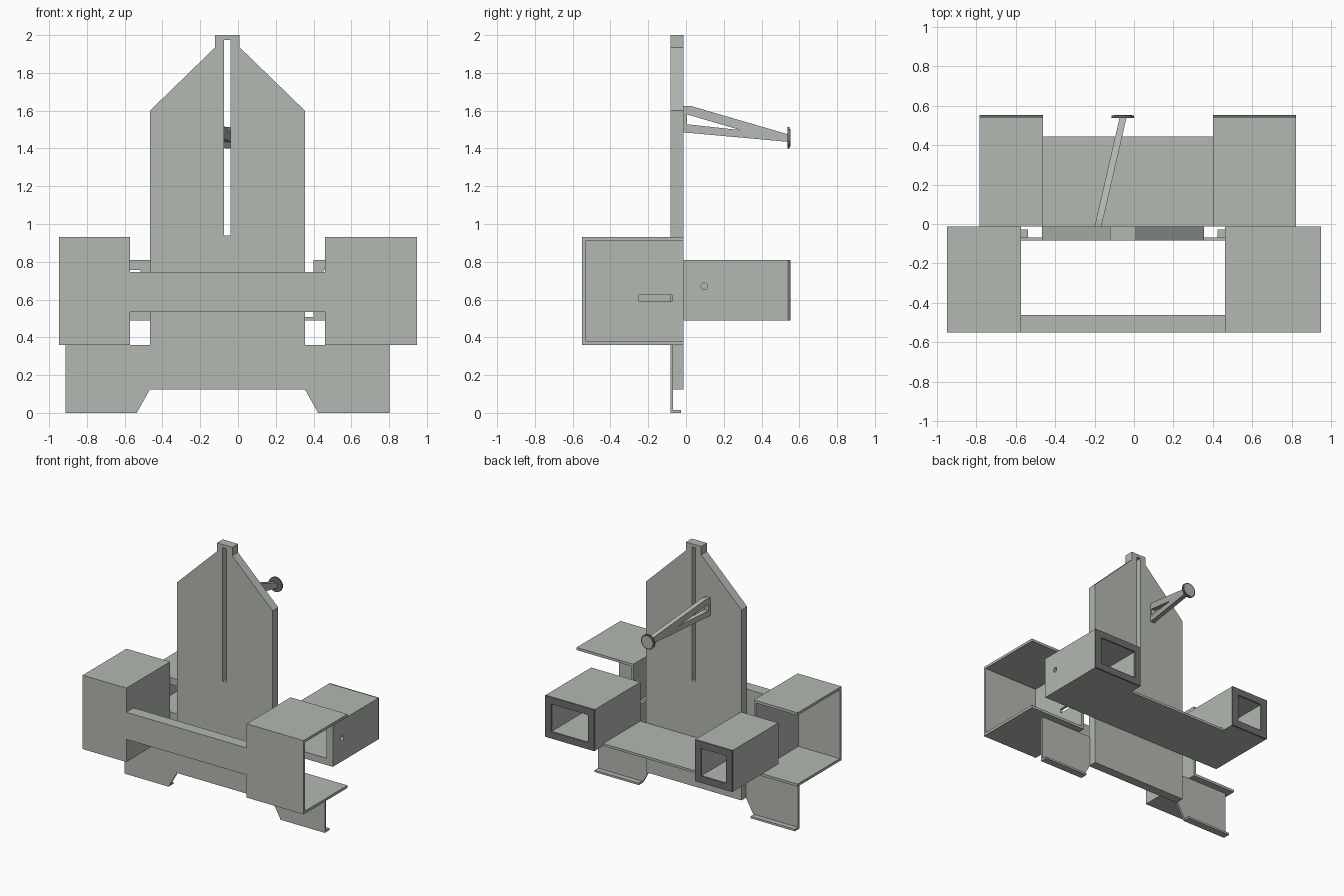
import bpy, bmesh, math
from mathutils import Vector

cube = bpy.data.objects.get("Cube")
if cube:
    bpy.data.objects.remove(cube, do_unlink=True)


def material(name, rgb):
    m = bpy.data.materials.new(name)
    m.use_nodes = True
    m.diffuse_color = (*rgb, 1)
    m.node_tree.nodes["Principled BSDF"].inputs["Base Color"].default_value = (*rgb, 1)
    return m


GREY = material("pale grey", (0.45, 0.48, 0.44))
DARK = material("dark grey", (0.15, 0.155, 0.15))

# Axis along which a flat outline is extruded
PLACE = {
    "x": lambda u, v, w: Vector((w, u, v)),
    "y": lambda u, v, w: Vector((u, w, v)),
    "z": lambda u, v, w: Vector((u, v, w)),
}


def rect(u0, u1, v0, v1):
    return [(u0, v0), (u1, v0), (u1, v1), (u0, v1)]


def circle(u, v, r, n=32):
    return [(u + r * math.cos(math.tau * i / n), v + r * math.sin(math.tau * i / n))
            for i in range(n)]


def sheet(name, axis, lo, hi, loops, mat=GREY, smooth=False):
    """Extrude an outline (first loop) with holes (other loops) from lo to hi."""
    bm = bmesh.new()
    put = PLACE[axis]
    edges = []
    for loop in loops:
        vs = [bm.verts.new(put(u, v, lo)) for u, v in loop]
        edges += [bm.edges.new((a, b)) for a, b in zip(vs, vs[1:] + vs[:1])]
    bmesh.ops.triangle_fill(bm, edges=edges, use_beauty=True)
    grown = bmesh.ops.extrude_face_region(bm, geom=bm.faces[:], use_keep_orig=True)
    top = [g for g in grown["geom"] if isinstance(g, bmesh.types.BMVert)]
    bmesh.ops.translate(bm, verts=top, vec=put(0, 0, hi - lo))
    bmesh.ops.recalc_face_normals(bm, faces=bm.faces[:])
    mesh = bpy.data.meshes.new(name)
    bm.to_mesh(mesh)
    bm.free()
    mesh.materials.append(mat)
    ob = bpy.data.objects.new(name, mesh)
    bpy.context.collection.objects.link(ob)
    if smooth:
        bpy.ops.object.select_all(action="DESELECT")
        bpy.context.view_layer.objects.active = ob
        ob.select_set(True)
        bpy.ops.object.shade_smooth_by_angle()
    return ob


MID = -0.056              # centre line of the back plate
FRONT, BACK = -0.083, -0.013

# Back plate with pointed top and long slot
half = [(0.41, 0.125), (0.41, 1.6), (0.065, 1.935), (0.065, 2.0)]
outline = [(MID + x, z) for x, z in half] + [(MID - x, z) for x, z in reversed(half)]
sheet("back_plate", "y", FRONT, BACK, [outline, rect(-0.073, -0.041, 0.94, 1.975)])

# Feet: thin panels with a bent lip
for side, s in (("left", 1), ("right", -1)):
    panel = [(0.41, 0.125), (0.48, 0), (0.858, 0), (0.858, 0.36), (0.41, 0.36)]
    sheet(side + "_foot_panel", "y", FRONT, FRONT + 0.015,
          [[(MID + s * x, z) for x, z in panel]])
    a, b = sorted((MID + s * 0.48, MID + s * 0.858))
    sheet(side + "_foot_lip", "z", 0, 0.015, [rect(a, b, FRONT + 0.015, -0.027)])

# Front housings: channel open at the back and outer side, plus an inner wall
T = 0.02
Y0, Z0, Z1 = -0.55, 0.36, 0.932
channel = [(BACK, Z0), (Y0, Z0), (Y0, Z1), (BACK, Z1), (BACK, Z1 - T),
           (Y0 + T, Z1 - T), (Y0 + T, Z0 + T), (BACK, Z0 + T)]
wall = rect(Y0 + T, BACK, Z0 + T, Z1 - T)
slot = rect(-0.25, -0.075, 0.59, 0.625)
sheet("left_housing", "x", 0.46, 0.947, [channel])
sheet("left_housing_wall", "x", 0.46, 0.46 + T, [wall, slot])
sheet("right_housing", "x", -0.947, -0.572, [channel])
sheet("right_housing_wall", "x", -0.572 - T, -0.572, [wall])
sheet("front_crossbar", "y", Y0, -0.46, [rect(-0.572, 0.46, 0.535, 0.745)])

# Rear box tubes: C-shaped body, outer wall and dark end ring
B0, B1, W = 0.49, 0.81, 0.053
CAP, END = 0.537, 0.552


def tube(side, inner, outer, holes):
    s = 1 if outer > inner else -1
    i, o = inner + s * W, outer - s * W
    body = [(o, B0), (inner, B0), (inner, B1), (o, B1),
            (o, B1 - W), (i, B1 - W), (i, B0 + W), (o, B0 + W)]
    sheet(side + "_tube", "y", BACK, CAP, [body])
    a, b = sorted((o, outer))
    sheet(side + "_tube_outer_wall", "x", a, b, [rect(BACK, CAP, B0, B1)] + holes)
    sheet(side + "_tube_end_ring", "y", CAP, END,
          [rect(*sorted((inner, outer)), B0, B1),
           rect(*sorted((i, o)), B0 + W, B1 - W)], DARK)


tube("left", 0.40, 0.822, [circle(0.097, 0.67, 0.018, 20)])
tube("right", -0.462, -0.782, [])
sheet("rear_shelf", "z", B0, B0 + 0.018, [rect(-0.462, 0.40, BACK, 0.443)])

# Slanted bracket arm, sheared sideways towards the disc
arm = sheet("bracket_arm", "x", -0.2, -0.165, [
    [(BACK, 1.485), (0.54, 1.435), (0.54, 1.475), (0.025, 1.625), (BACK, 1.625)],
    [(0.005, 1.528), (0.29, 1.497), (0.005, 1.58)]])
for v in arm.data.vertices:
    v.co.x += 0.23 * (v.co.y - BACK)

# Round end pad with a pale face
sheet("bracket_disc", "y", CAP, END - 0.003, [circle(MID, 1.457, 0.057)], DARK, True)
sheet("bracket_disc_face", "y", END - 0.003, END, [circle(MID, 1.457, 0.046)], GREY, True)
